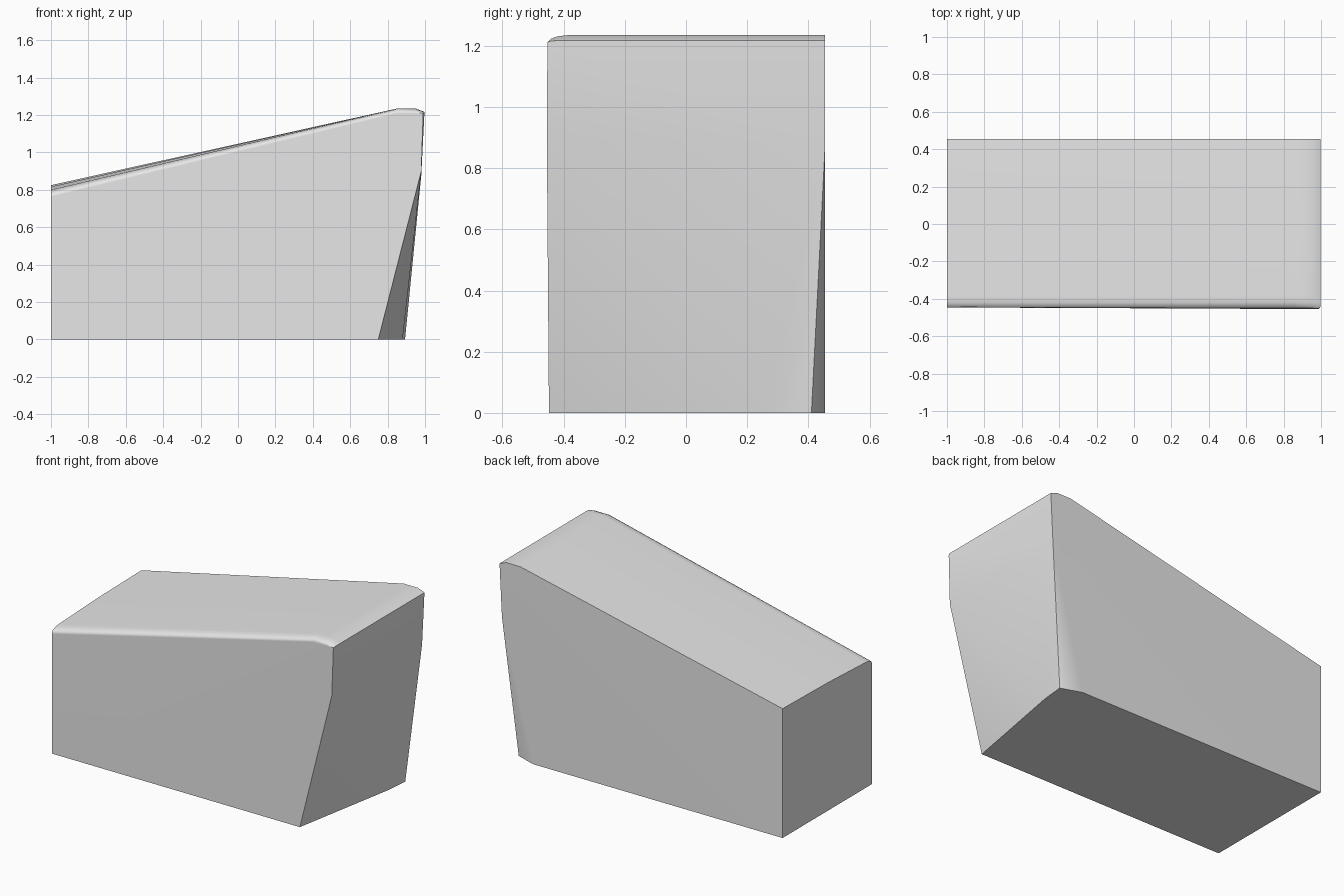
import bpy
import bmesh

cube = bpy.data.objects.get("Cube")
if cube:
    bpy.data.objects.remove(cube, do_unlink=True)

# Material
grey = bpy.data.materials.new("plain_grey")
grey.use_nodes = True
colour = (0.8, 0.8, 0.8, 1)
grey.diffuse_color = colour
grey.node_tree.nodes["Principled BSDF"].inputs["Base Color"].default_value = colour

bm = bmesh.new()


def vert(x, y, z):
    return bm.verts.new((x, y, z))


# Top skin: each station is x, height at the back, and drops toward the rounded front
profile = [0.455, 0, -0.385, -0.42, -0.442, -0.453]
stations = [
    (-1, 0.825, [0, 0.008, 0.025, 0.032, 0.042, 0.062]),
    (0.85, 1.235, [0, 0, 0, 0.004, 0.012, 0.026]),
    (0.95, 1.235, [0, 0, 0, 0.004, 0.012, 0.026]),
    (0.997, 1.217, [0, 0, 0, 0, 0.001, 0.006]),
]
rows = [[vert(x, y, z - d) for y, d in zip(profile, drops)]
        for x, z, drops in stations]
rows[0][-1].co.y = -0.446
rows[-1][-1].co.x = 0.99
for a, b in zip(rows, rows[1:]):
    for i in range(len(profile) - 1):
        bm.faces.new((a[i], a[i + 1], b[i + 1], b[i]))

# Lower corners and the kink in the leaning end
end_front = vert(0.98, -0.455, 0.9)
end_back = vert(0.98, 0.455, 0.88)
foot_front = vert(0.75, -0.448, 0)
foot_mid = vert(0.88, 0.27, 0)
foot_corner = vert(0.893, 0.41, 0)
foot_back = vert(0.76, 0.455, 0)
base_front = vert(-1, -0.446, 0)
base_back = vert(-1, 0.455, 0)

# Front, back and square end
bm.faces.new([r[-1] for r in rows] + [end_front, foot_front, base_front])
bm.faces.new([r[0] for r in rows] + [end_back, foot_back, base_back])
bm.faces.new(rows[0] + [base_front, base_back])

# Leaning end, folded along a diagonal, with a tapering corner cut at the back
bm.faces.new(rows[-1] + [end_front, end_back])
bm.faces.new((end_front, foot_front, foot_mid))
bm.faces.new((end_front, foot_mid, end_back))
bm.faces.new((end_back, foot_mid, foot_corner))
bm.faces.new((end_back, foot_corner, foot_back))

# Underside
bm.faces.new((base_front, foot_front, foot_mid, foot_corner, foot_back, base_back))

bmesh.ops.recalc_face_normals(bm, faces=bm.faces[:])
mesh = bpy.data.meshes.new("wedge_block")
bm.to_mesh(mesh)
bm.free()
mesh.materials.append(grey)
block = bpy.data.objects.new("wedge_block", mesh)
bpy.context.collection.objects.link(block)

# Smooth shading that keeps the hard edges
bpy.ops.object.select_all(action="DESELECT")
block.select_set(True)
bpy.context.view_layer.objects.active = block
bpy.ops.object.shade_smooth_by_angle(angle=0.8)
weighted = block.modifiers.new("weighted_normals", "WEIGHTED_NORMAL")
weighted.keep_sharp = True
